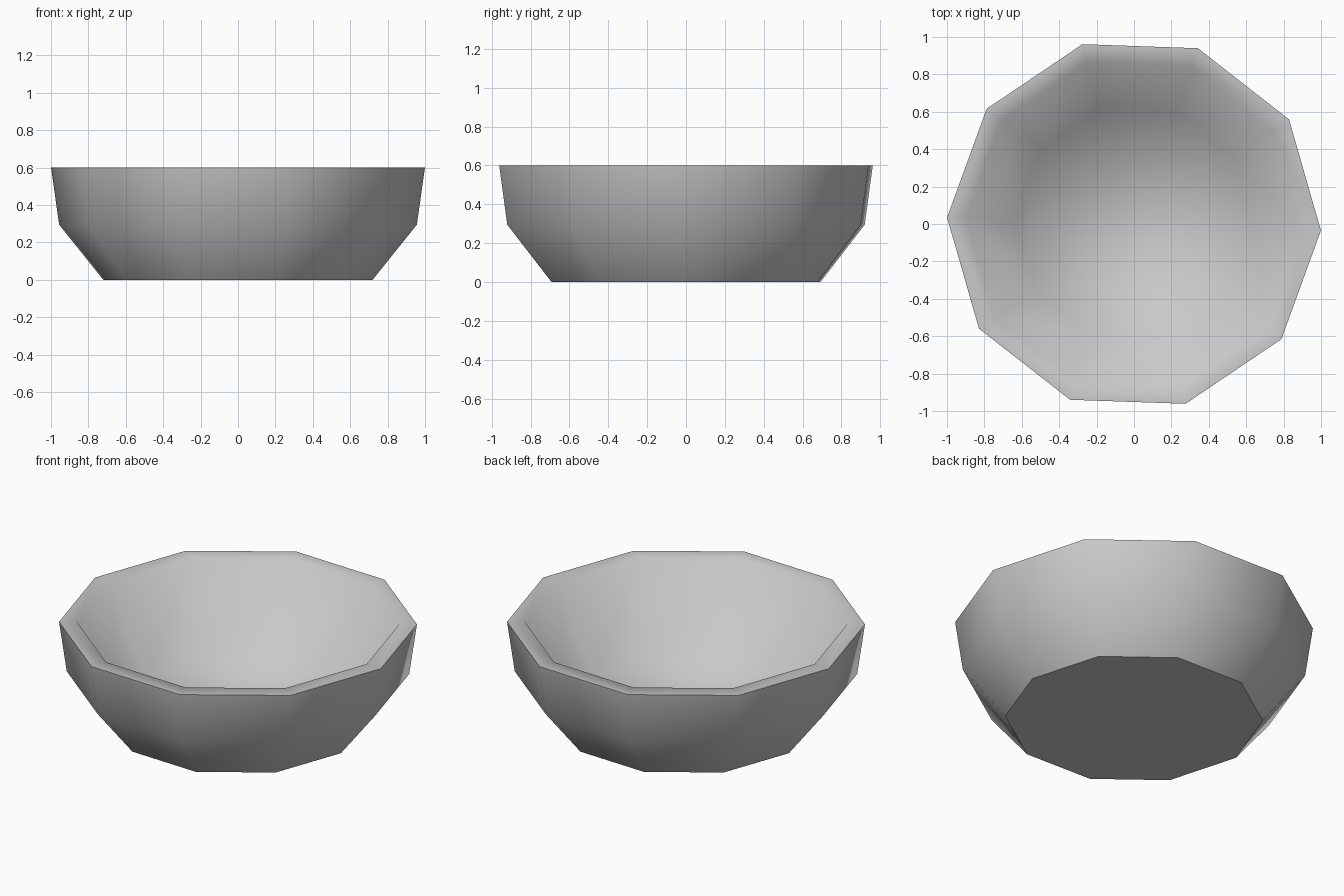
import bpy
import bmesh
from math import cos, sin, radians, tau

SIDES = 10
TURN = radians(-2)

# Remove the default object
cube = bpy.data.objects.get("Cube")
if cube:
    bpy.data.objects.remove(cube, do_unlink=True)

# Bowl colour
grey = bpy.data.materials.new("plain_grey")
grey.use_nodes = True
colour = (0.58, 0.58, 0.58, 1)
grey.diffuse_color = colour
grey.node_tree.nodes["Principled BSDF"].inputs["Base Color"].default_value = colour

# Profile (radius, height): foot, belly, outer rim, inner rim, floor
FOOT, RIM = 0, 2
profile = [(0.72, 0), (0.957, 0.295), (1, 0.6), (0.9, 0.6), (0.64, 0.08)]

bm = bmesh.new()
rings = []
for radius, height in profile:
    angles = [TURN + tau * i / SIDES for i in range(SIDES)]
    rings.append([bm.verts.new((radius * cos(a), radius * sin(a), height)) for a in angles])

# Walls between neighbouring rings
for low, high in zip(rings, rings[1:]):
    for i in range(SIDES):
        j = (i + 1) % SIDES
        bm.faces.new((low[i], low[j], high[j], high[i]))

# Underside and inner floor
bm.faces.new(rings[FOOT][::-1])
bm.faces.new(rings[-1])

# Smooth walls with crisp edges around the foot and outer rim
for face in bm.faces:
    face.smooth = True
for ring in (rings[FOOT], rings[RIM]):
    for i in range(SIDES):
        bm.edges.get((ring[i - 1], ring[i])).smooth = False

bmesh.ops.recalc_face_normals(bm, faces=bm.faces[:])
mesh = bpy.data.meshes.new("bowl")
bm.to_mesh(mesh)
bm.free()
mesh.materials.append(grey)
bowl = bpy.data.objects.new("bowl", mesh)
bpy.context.collection.objects.link(bowl)
